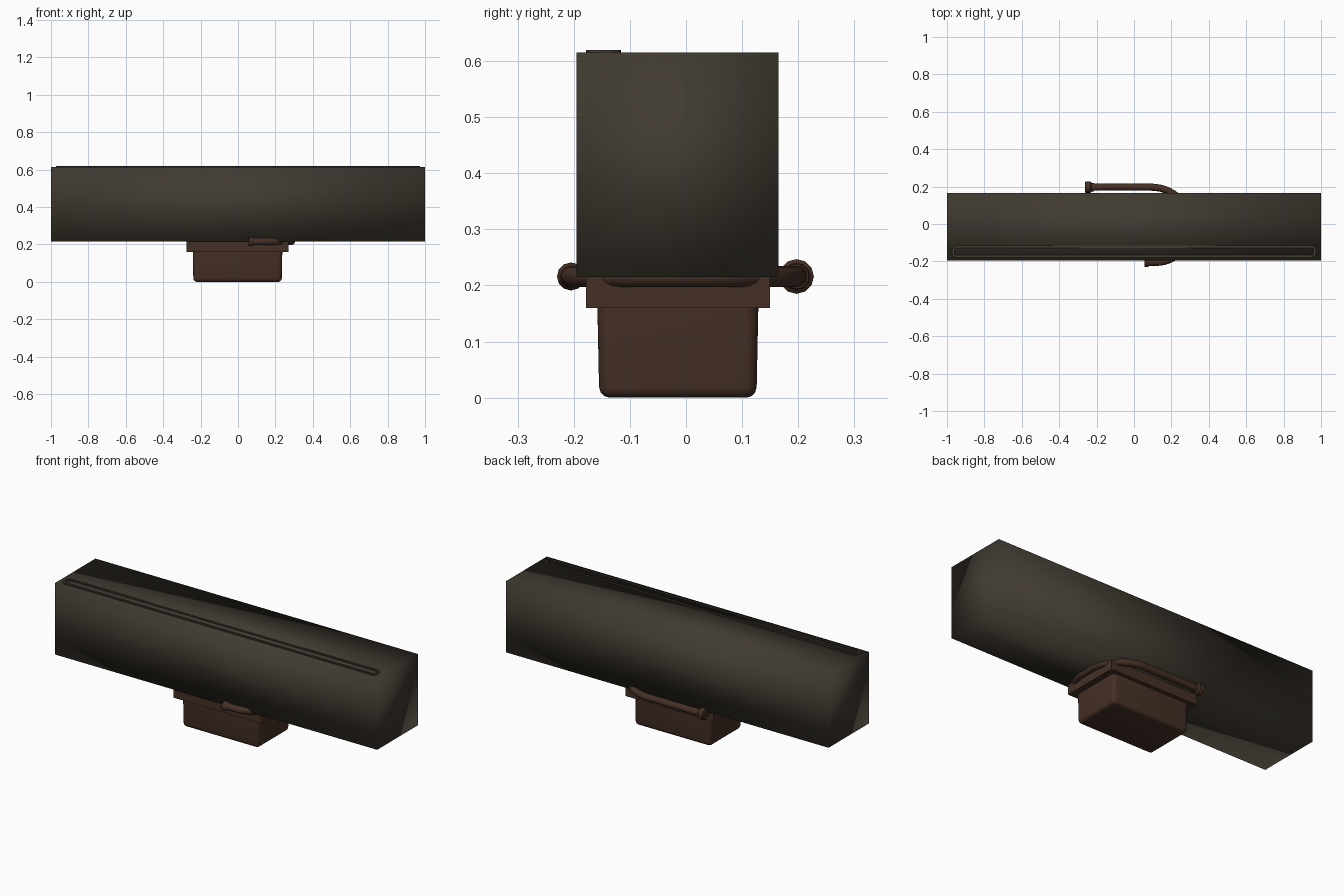
import bpy, bmesh, math
from mathutils import Vector

if "Cube" in bpy.data.objects:
    bpy.data.objects.remove(bpy.data.objects["Cube"])


def material(name, rgb):
    m = bpy.data.materials.new(name)
    m.diffuse_color = (*rgb, 1)
    m.use_nodes = True
    m.node_tree.nodes["Principled BSDF"].inputs["Base Color"].default_value = m.diffuse_color
    return m


DARK = material("dark olive brown", (0.052, 0.043, 0.031))
RUST = material("reddish brown", (0.060, 0.030, 0.019))


def finish(name, bm, mat, angle=None):
    bmesh.ops.recalc_face_normals(bm, faces=bm.faces)
    me = bpy.data.meshes.new(name)
    bm.to_mesh(me)
    bm.free()
    ob = bpy.data.objects.new(name, me)
    bpy.context.collection.objects.link(ob)
    me.materials.append(mat)
    if angle is not None:
        bpy.ops.object.select_all(action='DESELECT')
        ob.select_set(True)
        bpy.context.view_layer.objects.active = ob
        bpy.ops.object.shade_smooth_by_angle(angle=math.radians(angle))
    return ob


def box(x0, x1, y0, y1, z0, z1):
    bm = bmesh.new()
    bmesh.ops.create_cube(bm, size=1)
    for v in bm.verts:
        v.co = ((x0 + x1) / 2 + v.co.x * (x1 - x0),
                (y0 + y1) / 2 + v.co.y * (y1 - y0),
                (z0 + z1) / 2 + v.co.z * (z1 - z0))
    return bm


def rounded(x0, x1, y0, y1, r, n=4):
    pts = []
    for i, (cx, cy) in enumerate([(x1 - r, y1 - r), (x0 + r, y1 - r),
                                  (x0 + r, y0 + r), (x1 - r, y0 + r)]):
        for k in range(n + 1):
            a = math.pi / 2 * (i + k / n)
            pts.append((cx + r * math.cos(a), cy + r * math.sin(a)))
    return pts


def loft(loops, close=False, caps=True):
    """Bridge a list of equal length vertex loops."""
    bm = bmesh.new()
    rings = [[bm.verts.new(p) for p in lp] for lp in loops]
    n = len(rings[0])
    pairs = list(zip(rings, rings[1:])) + ([(rings[-1], rings[0])] if close else [])
    for a, b in pairs:
        for i in range(n):
            bm.faces.new((a[i], a[(i + 1) % n], b[(i + 1) % n], b[i]))
    if caps and not close:
        bm.faces.new(rings[0])
        bm.faces.new(rings[-1])
    return bm


# main block, softly shaded across all its edges
finish("long_block", box(-1, 1, -0.195, 0.165, 0.215, 0.615), DARK, 180)

# thin raised frame on top of the block
def frame_loop(inset, z):
    return [(x, y, z) for x, y in rounded(-0.972 + inset, 0.972 - inset,
                                          -0.178 + inset, -0.116 - inset, 0.02 - inset)]
finish("top_frame", loft([frame_loop(0, 0.61), frame_loop(0, 0.62),
                          frame_loop(0.012, 0.62), frame_loop(0.012, 0.61)], close=True), DARK, 30)

# tapered tub with rounded bottom
def tub_loop(inset, z):
    return [(x, y, z) for x, y in rounded(-0.242 + inset, 0.237 - inset,
                                          -0.158 + inset, 0.129 - inset, 0.024 - inset)]
finish("tub", loft([tub_loop(0.021, 0), tub_loop(0.012, 0.003), tub_loop(0.006, 0.009),
                    tub_loop(0.003, 0.019), tub_loop(0, 0.165)]), RUST, 40)

# rim around the tub
finish("tub_rim", box(-0.275, 0.27, -0.178, 0.15, 0.16, 0.217), RUST)

# curved pipe running round the right end of the rim
Z, R, XS = 0.216, 0.019, 0.286
path = [(-0.25, 0.197)]
for k in range(13):
    a = math.pi / 2 * (1 - k / 12)
    path.append((0.09 + (XS - 0.09) * math.cos(a), 0.03 + 0.167 * math.sin(a)))
for k in range(13):
    a = -math.pi / 2 * k / 12
    path.append((0.12 + (XS - 0.12) * math.cos(a), -0.045 + 0.16 * math.sin(a)))
path.append((0.06, -0.205))
pts = [Vector((x, y, Z)) for x, y in path]
loops = []
for i, p in enumerate(pts):
    t = (pts[min(i + 1, len(pts) - 1)] - pts[max(i - 1, 0)]).normalized()
    side = t.cross(Vector((0, 0, 1)))
    loops.append([p + R * (math.cos(a) * side + Vector((0, 0, math.sin(a))))
                  for a in (math.tau * j / 12 for j in range(12))])
finish("pipe", loft(loops), RUST, 40)


# stepped collars on the pipe ends: (x, radius) profile along x
def collar(name, y, profile):
    lps = [[(x, y + r * math.cos(math.tau * j / 12), Z + r * math.sin(math.tau * j / 12))
            for j in range(12)] for x, r in profile]
    finish(name, loft(lps), RUST, 35)


collar("back_pipe_collar", 0.197, [(-0.262, 0.026), (-0.258, 0.031), (-0.234, 0.031),
                                   (-0.228, 0.024), (-0.215, 0.022)])
collar("front_pipe_collar", -0.205, [(0.055, 0.021), (0.058, 0.025), (0.074, 0.025),
                                     (0.08, 0.021), (0.09, 0.019)])
